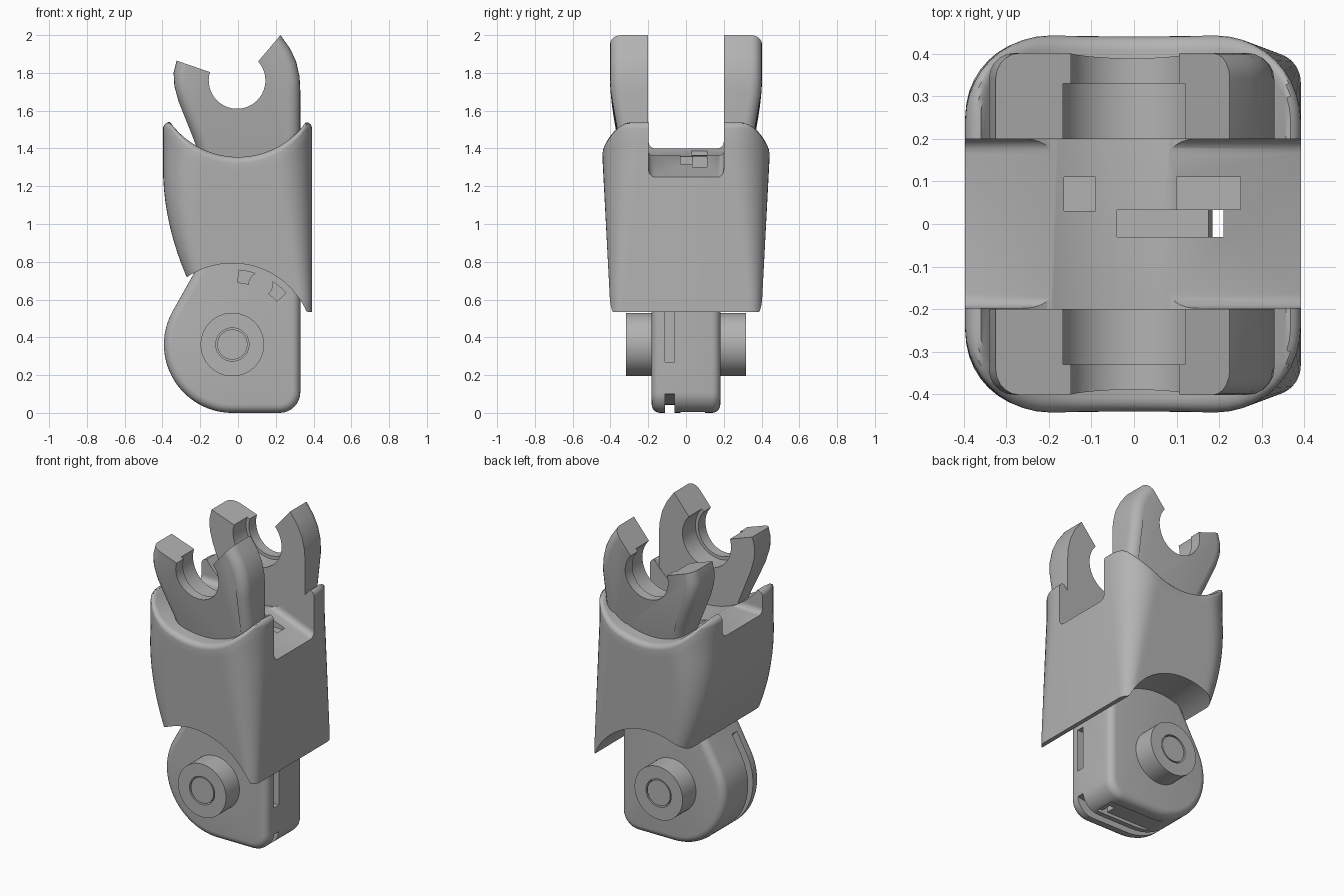
import bpy, bmesh, math
from mathutils import Matrix

default = bpy.data.objects.get("Cube")
if default:
    bpy.data.objects.remove(default)

GREY = (0.45, 0.45, 0.45, 1)
mat = bpy.data.materials.new("plain grey")
mat.diffuse_color = GREY
mat.use_nodes = True
mat.node_tree.nodes["Principled BSDF"].inputs["Base Color"].default_value = GREY

PIN_X, PIN_Z = -0.03, 0.362


def finish(name, bm):
    bmesh.ops.recalc_face_normals(bm, faces=bm.faces[:])
    me = bpy.data.meshes.new(name)
    bm.to_mesh(me)
    bm.free()
    me.materials.append(mat)
    ob = bpy.data.objects.new(name, me)
    bpy.context.collection.objects.link(ob)
    return ob


def arc(cx, cz, r, a0, a1, n):
    angles = [math.radians(a0 + (a1 - a0) * i / n) for i in range(n + 1)]
    return [(cx + r * math.cos(a), cz + r * math.sin(a)) for a in angles]


def prism(name, pts, y0, y1, rounded=None, width=0.0, shape=None):
    """Extrude an x-z outline along y; round the edges chosen by a rule."""
    bm = bmesh.new()
    a = [bm.verts.new((x, y0, z)) for x, z in pts]
    b = [bm.verts.new((x, y1, z)) for x, z in pts]
    bm.faces.new(a)
    bm.faces.new(b[::-1])
    for i in range(len(pts)):
        j = (i + 1) % len(pts)
        bm.faces.new((a[i], b[i], b[j], a[j]))
    bmesh.ops.recalc_face_normals(bm, faces=bm.faces[:])
    if rounded:
        edges = [e for e in bm.edges
                 if abs(e.verts[0].co.y - e.verts[1].co.y) < 1e-6 and rounded(e)]
        bmesh.ops.bevel(bm, geom=edges, offset=width, segments=5,
                        profile=0.5, affect='EDGES', clamp_overlap=True)
    if shape:
        for v in bm.verts:
            shape(v)
    return finish(name, bm)


def box(name, x0, x1, y0, y1, z0, z1):
    return prism(name, [(x0, z0), (x1, z0), (x1, z1), (x0, z1)], y0, y1)


def cylinder(name, x, z, r, y0, y1, n=48):
    return prism(name, arc(x, z, r, 0, 360 - 360 / n, n - 1), y0, y1)


def cut(ob, *cutters):
    for c in cutters:
        m = ob.modifiers.new("cut", 'BOOLEAN')
        m.operation, m.solver, m.object = 'DIFFERENCE', 'EXACT', c
        bpy.context.view_layer.objects.active = ob
        bpy.ops.object.modifier_apply(modifier=m.name)
        bpy.data.objects.remove(c)


def smooth(ob, angle=35):
    bpy.ops.object.select_all(action='DESELECT')
    ob.select_set(True)
    bpy.context.view_layer.objects.active = ob
    bpy.ops.object.shade_smooth_by_angle(angle=math.radians(angle))


# Housing: rounded section lofted between a round lower cut and a saddle top
def half_section(z, inset):
    f = min(max((z - 0.6) / 0.76, 0), 1)
    xr = 0.392 - inset
    xl = -0.397 + 0.125 * (max(1.3 - z, 0) / 0.58) ** 2 + inset
    w = 0.403 + 0.04 * f - inset
    r = 0.07 + 0.13 * f - inset
    front = arc(xr - r, w - r, r, 0, 90, 10)
    back = arc(xl + r, w - r, r, 90, 180, 10)
    x0, x1 = front[-1][0], back[0][0]
    side = [(x0 + (x1 - x0) * i / 16, w) for i in range(1, 16)]
    return front + side + back


def saddle(x):
    return 1.355 + 0.443 - math.sqrt(0.443 ** 2 - min(abs(x), 0.36) ** 2)


def under(x):
    return max(0.535, PIN_Z + math.sqrt(max(0.43 ** 2 - (x - PIN_X) ** 2, 0)))


RIM, ROWS = 0.035, 14
rows = [(i / ROWS, 0, 0) for i in range(ROWS + 1)]
for k in range(1, 6):
    t = math.radians(18 * k)
    rows.append((1, RIM * (1 - math.cos(t)), RIM * math.sin(t)))
bm = bmesh.new()
count = len(half_section(1, 0))
grid = []
for f, inset, lift in rows:
    half = []
    for i in range(count):
        z = 1.0
        for _ in range(12):
            x, y = half_section(z, inset)[i]
            z = under(x) * (1 - f) + (saddle(x) - RIM) * f + lift
        half.append((x, y, z))
    ring = half + [(x, -y, z) for x, y, z in reversed(half)]
    grid.append([bm.verts.new(p) for p in ring])
n = 2 * count
for lo, hi in zip(grid, grid[1:]):
    for i in range(n):
        j = (i + 1) % n
        bm.faces.new((lo[i], lo[j], hi[j], hi[i]))
for ring in (grid[0], grid[-1]):
    for i in range(count - 1):
        bm.faces.new((ring[i], ring[i + 1], ring[n - 2 - i], ring[n - 1 - i]))
housing = finish("housing", bm)

# Central channel with a sloping floor, and the pockets in it
floor = [(-0.6, 1.4), (-0.06, 1.4), (-0.02, 1.397), (0.02, 1.388), (0.6, 1.17)]
channel = prism("channel_cutter", floor + [(0.6, 1.8), (-0.6, 1.8)], -0.198, 0.2,
                lambda e: all(v.co.z < 1.45 for v in e.verts), 0.035)
cut(housing, channel,
    box("pocket_a", -0.165, -0.09, 0.03, 0.11, 1.15, 1.6),
    box("pocket_b", -0.04, 0.21, -0.03, 0.033, 1.15, 1.6),
    box("pocket_c", 0.1, 0.25, 0.034, 0.11, 1.29, 1.6),
    box("through_hole", 0.175, 0.21, -0.03, 0.033, 0.4, 1.3))
smooth(housing)

# Pair of open clamp jaws
HX, HZ = -0.005, 1.76
outline = [(0.33, 1.3), (0.33, 1.7), (0.326, 1.78), (0.308, 1.86), (0.275, 1.93),
           (0.225, 2.0)]
outline += arc(HX, HZ, 0.15, 42, -197, 30)
outline += [(-0.325, 1.865), (-0.341, 1.8), (-0.337, 1.73), (-0.315, 1.65),
            (-0.275, 1.55), (-0.235, 1.45), (-0.2, 1.35), (-0.2, 1.3)]


def on_outer_curve(e):
    a, b = e.verts
    def outside(v):
        return math.hypot(v.co.x - HX, v.co.z - HZ) > 0.16
    return (abs(a.co.y) > 0.3 and outside(a) and outside(b)
            and min(a.co.z, b.co.z) > 1.29 and abs(a.co.x - b.co.x) < 0.08)


def taper(v):
    if abs(v.co.y) > 0.3:
        v.co.y -= math.copysign(0.03 * (max(1.75 - v.co.z, 0) / 0.25) ** 1.5, v.co.y)


for side, name in ((-1, "front_jaw"), (1, "back_jaw")):
    jaw = prism(name, outline, side * 0.2, side * 0.402, on_outer_curve, 0.06, taper)
    cut(jaw, cylinder("counterbore", HX, HZ, 0.17, -0.33, 0.33))
    smooth(jaw)

# Pivot knuckle with rounded rim
shape = [(0.33, 0.85)] + arc(0.22, 0.11, 0.11, 0, -90, 8)
shape += arc(PIN_X, PIN_Z, PIN_Z, 270, 150, 28) + [(-0.21, 0.78), (-0.17, 0.85)]
knuckle = prism("knuckle", shape, -0.182, 0.182,
                lambda e: max(v.co.z for v in e.verts) < 0.84
                or min(v.co.z for v in e.verts) < 0.8, 0.045)
groove = arc(PIN_X, PIN_Z, 0.32, 130, 290, 24) + [(0.45, 0.12), (0.45, -0.2)]
groove += arc(PIN_X, PIN_Z, 0.5, 280, 130, 24)
arc_slot = (arc(PIN_X, PIN_Z, 0.395, 85, 44, 12) + arc(PIN_X, PIN_Z, 0.33, 44, 85, 12))
cut(knuckle,
    prism("groove_cutter", groove, -0.11, -0.062),
    box("side_slot", 0.29, 0.5, -0.11, -0.062, 0.27, 0.54),
    box("base_recess", -0.2, 0.25, -0.03, 0.1, -0.1, 0.02),
    box("through_hole_low", 0.175, 0.21, -0.03, 0.033, -0.1, 1.0),
    prism("arc_slot_cutter", arc_slot, -0.3, -0.08))
smooth(knuckle)

# Pivot boss with a flush inner pin on both ends
boss = cylinder("pivot_boss", PIN_X, PIN_Z, 0.168, -0.317, 0.317, 64)
for side in (-1, 1):
    cut(boss, cylinder("bore", PIN_X, PIN_Z, 0.088, side * 0.28, side * 0.4))
smooth(boss)
smooth(cylinder("pivot_pin", PIN_X, PIN_Z, 0.08, -0.315, 0.315))

# Small stop pin riding in the curved slot
smooth(cylinder("stop_pin", 0.12, 0.68, 0.065, -0.18, 0.1, 32))
